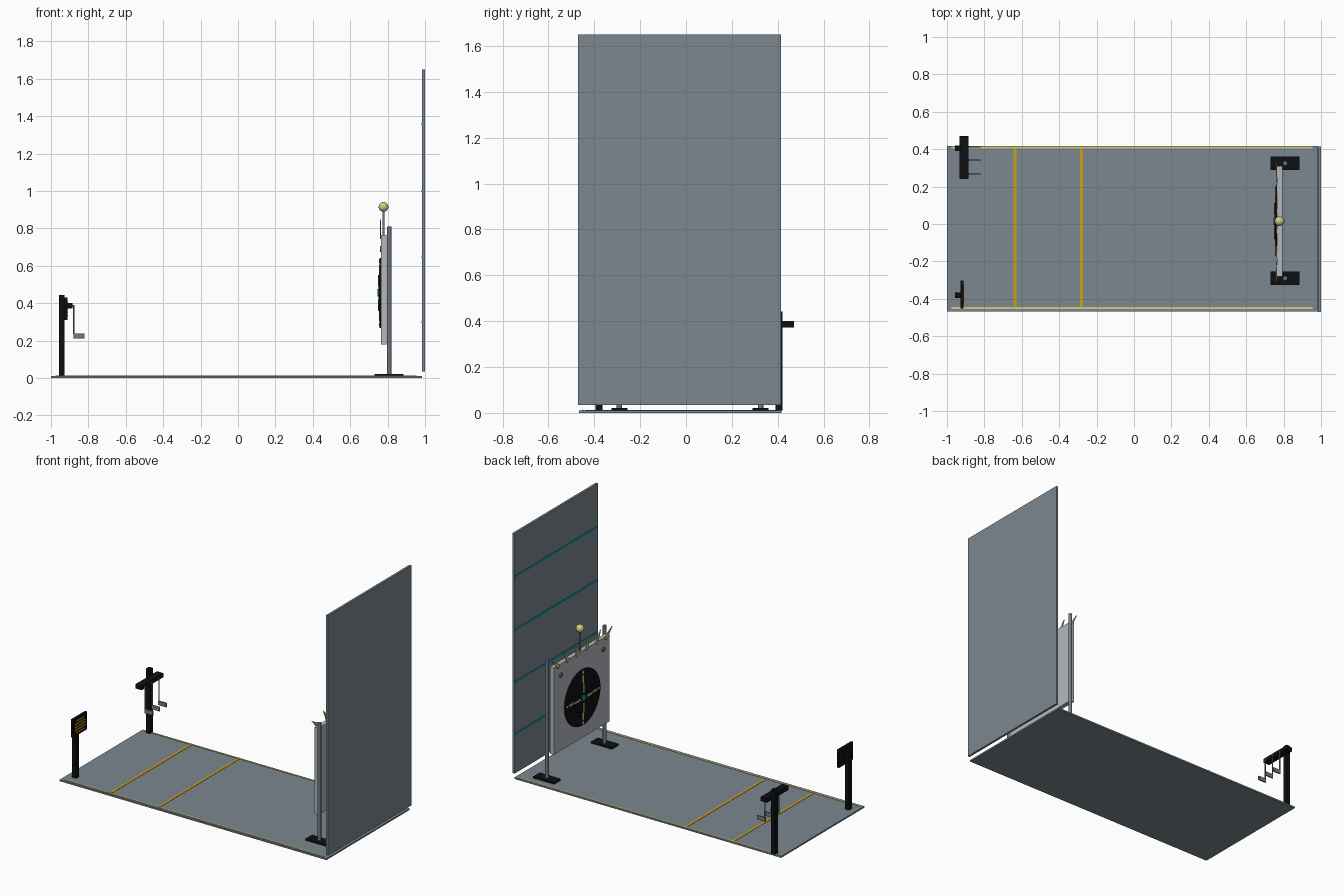
import bpy, bmesh, math
from mathutils import Matrix, Vector

if "Cube" in bpy.data.objects:
    bpy.data.objects.remove(bpy.data.objects["Cube"])


def mat(name, hexcol):
    m = bpy.data.materials.new(name)
    c = [int(hexcol[i:i + 2], 16) / 255 for i in (0, 2, 4)]
    m.diffuse_color = [((v + .055) / 1.055) ** 2.4 if v > .04 else v / 12.92 for v in c] + [1]
    m.use_nodes = True
    m.node_tree.nodes["Principled BSDF"].inputs["Base Color"].default_value = m.diffuse_color
    return m


GREY = mat("slate grey", "7C8790")
BLACK = mat("black", "0E1011")
LIGHT = mat("light grey", "B4B9BF")
STEEL = mat("steel grey", "727A81")
PALE = mat("pale yellow", "CDCF7C")
AMBER = mat("amber", "CFA012")
CYAN = mat("cyan", "109AA8")


def finish(name, bm, material):
    bmesh.ops.recalc_face_normals(bm, faces=bm.faces)
    me = bpy.data.meshes.new(name)
    bm.to_mesh(me)
    bm.free()
    me.materials.append(material)
    ob = bpy.data.objects.new(name, me)
    bpy.context.collection.objects.link(ob)
    return ob


def box(name, material, x0, x1, y0, y1, z0, z1):
    bm = bmesh.new()
    bmesh.ops.create_cube(bm, size=1)
    for v in bm.verts:
        v.co = Vector(((x0 + x1) / 2 + v.co.x * (x1 - x0),
                       (y0 + y1) / 2 + v.co.y * (y1 - y0),
                       (z0 + z1) / 2 + v.co.z * (z1 - z0)))
    return finish(name, bm, material)


def smooth(ob):
    bpy.ops.object.select_all(action='DESELECT')
    ob.select_set(True)
    bpy.context.view_layer.objects.active = ob
    bpy.ops.object.shade_smooth_by_angle()


def rod(name, material, r, a, b, segments=24):
    a, b = Vector(a), Vector(b)
    rot = (b - a).to_track_quat('Z', 'Y').to_matrix().to_4x4()
    bm = bmesh.new()
    bmesh.ops.create_cone(bm, cap_ends=True, segments=segments, radius1=r, radius2=r,
                          depth=(b - a).length,
                          matrix=Matrix.Translation((a + b) / 2) @ rot)
    ob = finish(name, bm, material)
    smooth(ob)


# Floor with edge strips and distance lines
box("floor", GREY, -1, .985, -.467, .417, 0, .01)
for y in (-.449, .409):
    box("edge_strip", PALE, -.975, .955, y - .005, y + .005, .009, .013)
for x in (-.635, -.28):
    box("distance_line", AMBER, x - .008, x + .008, -.44, .417, .009, .012)

# Back wall with horizontal stripes
box("back_wall", GREY, .985, 1, -.47, .415, .035, 1.65)
for z in (.30, .65, 1.0, 1.36):
    box("wall_stripe", CYAN, .981, .986, -.465, .41, z - .006, z + .006)

# Target frame: posts on feet
CY, CZ = .015, .455
for y in (-.29, .325):
    box("post_foot", BLACK, .73, .885, y - .035, y + .035, .01, .022)
    rod("frame_post", STEEL, .012, (.808, y, .02), (.808, y, .81))

# Target board, discs and cross marks
box("target_board", LIGHT, .765, .795, CY - .295, CY + .295, .18, .765)
rod("target_disc", BLACK, .187, (.757, CY, CZ), (.766, CY, CZ), 48)
rod("inner_disc", BLACK, .097, (.751, CY, CZ), (.758, CY, CZ), 48)
rod("bullseye", CYAN, .02, (.746, CY, CZ), (.752, CY, CZ), 24)
for s in (-1, 1):
    for r0, r1, x in ((.035, .097, .748), (.097, .15, .754), (.16, .18, .754)):
        a, b = sorted((s * r0, s * r1))
        box("cross_mark", PALE, x, x + .004, CY + a, CY + b, CZ - .006, CZ + .006)
        box("cross_mark", PALE, x, x + .004, CY - .006, CY + .006, CZ + a, CZ + b)
    rod("board_bolt", STEEL, .016, (.758, CY + s * .225, .69), (.766, CY + s * .225, .69))

# Fan of pointed plates along the top of the board
for i in range(6):
    t = (i - 2.5) / 2.5
    bm = bmesh.new()
    y, ang = CY + t * .245, t * math.radians(52)
    d = Vector((0, math.sin(ang), math.cos(ang)))
    n = Vector((0, d.z, -d.y))
    base = Vector((.759, y, .755))
    tri = [bm.verts.new(p) for p in (base - n * .016, base + n * .016, base + d * .095)]
    f = bm.faces.new(tri)
    ext = bmesh.ops.extrude_face_region(bm, geom=[f])
    bmesh.ops.translate(bm, vec=(.006, 0, 0),
                        verts=[g for g in ext["geom"] if isinstance(g, bmesh.types.BMVert)])
    finish("crown_point", bm, PALE)

# Ball on a stem
rod("ball_stem", STEEL, .006, (.778, CY, .76), (.778, CY, .9))
bm = bmesh.new()
bmesh.ops.create_uvsphere(bm, u_segments=24, v_segments=16, radius=.026,
                          matrix=Matrix.Translation((.778, CY, .915)))
smooth(finish("top_ball", bm, PALE))

# Sign post with a panel of amber bars
box("sign_post", BLACK, -.957, -.928, -.395, -.365, .01, .37)
box("sign_bracket", BLACK, -.957, -.92, -.39, -.37, .355, .385)
box("sign_panel", BLACK, -.927, -.912, -.452, -.302, .31, .43)
for i, w in enumerate((.08, .11, .11, .11, .08)):
    z = .408 - i * .019
    box("sign_bar", AMBER, -.913, -.909, -.377 - w / 2, -.377 + w / 2, z - .004, z + .004)

# Rack: post, cross arm and hanging hooks with plates
box("rack_post", BLACK, -.957, -.928, .39, .42, .01, .443)
box("rack_arm", BLACK, -.932, -.885, .24, .47, .372, .4)
for y in (.268, .34, .412):
    rod("hook_rod", STEEL, .004, (-.89, y, .387), (-.877, y, .387), 12)
    rod("hook_drop", STEEL, .004, (-.877, y, .391), (-.877, y, .235), 12)
    box("hook_plate", STEEL, -.88, -.82, y - .004, y + .004, .21, .238)
